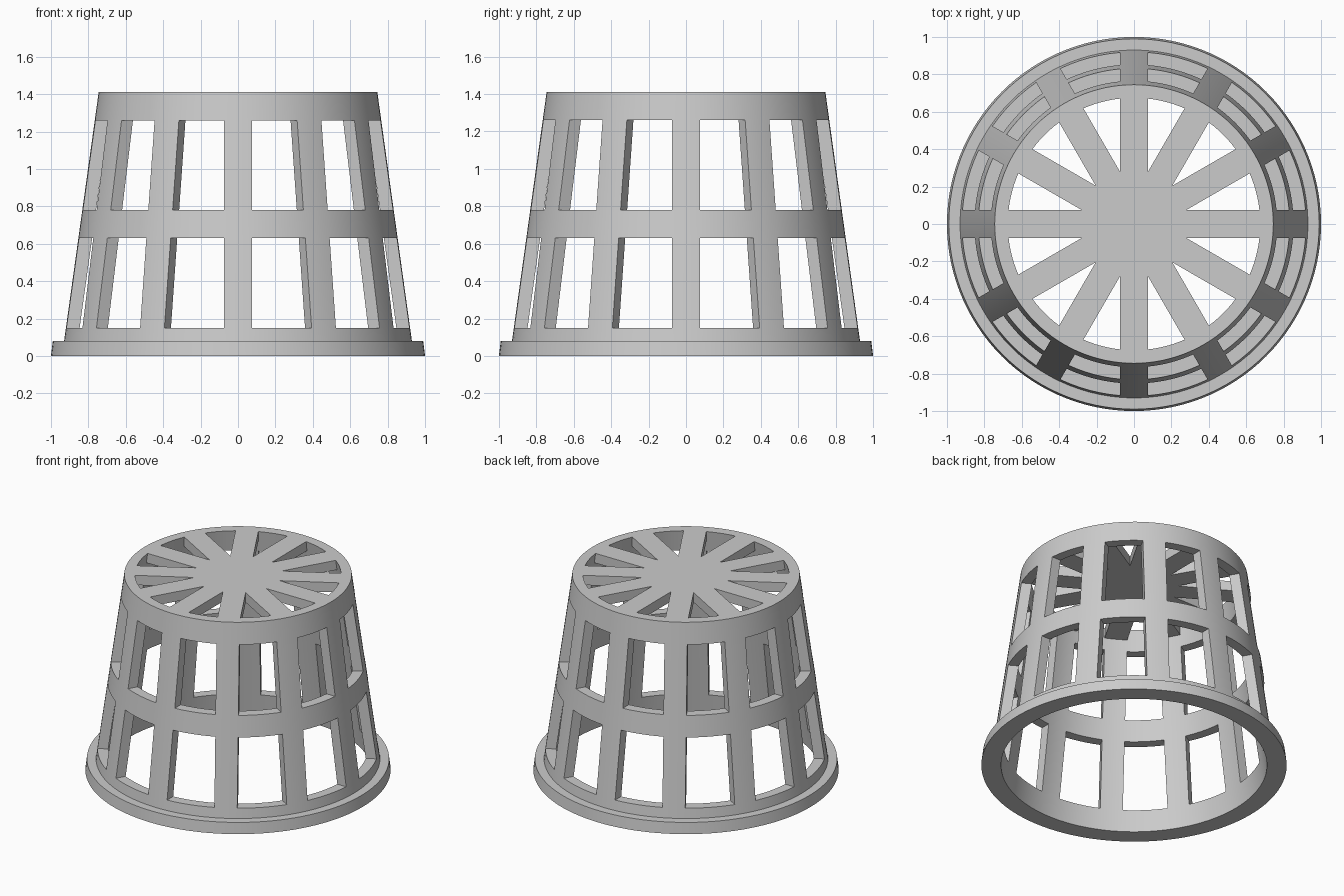
import bpy
import bmesh
from math import sin, cos, asin, pi, tau

if "Cube" in bpy.data.objects:
    bpy.data.objects.remove(bpy.data.objects["Cube"])

RIBS = 12
HALF = 0.075          # half the width of a rib or spoke
WALL = 0.07
TOP = 1.412
SECTOR = tau / RIBS
RIB_STEPS, GAP_STEPS = 4, 6
STEPS = RIB_STEPS + GAP_STEPS


def outer_radius(z):
    return 0.941 - 0.139 * z


def finish(name, bm):
    bmesh.ops.recalc_face_normals(bm, faces=bm.faces)
    mesh = bpy.data.meshes.new(name)
    bm.to_mesh(mesh)
    bm.free()
    obj = bpy.data.objects.new(name, mesh)
    bpy.context.collection.objects.link(obj)
    bpy.ops.object.select_all(action='DESELECT')
    obj.select_set(True)
    bpy.context.view_layer.objects.active = obj
    bpy.ops.object.shade_smooth_by_angle(angle=pi / 6)
    return obj


def skin_row(bm, r, z):
    """Circle of vertices whose rib columns keep a constant width."""
    half_angle = asin(HALF / r)
    row = []
    for s in range(RIBS):
        for k in range(STEPS):
            if k < RIB_STEPS:
                a = -half_angle + 2 * half_angle * k / RIB_STEPS
            else:
                t = (k - RIB_STEPS) / GAP_STEPS
                a = half_angle + (SECTOR - 2 * half_angle) * t
            a += s * SECTOR
            row.append(bm.verts.new((r * cos(a), r * sin(a), z)))
    return row


# Tapered basket wall: three hoops joined by ribs, with open windows
levels = [0, 0.15, 0.63, 0.78, 1.26, TOP]
bm = bmesh.new()
outer = [skin_row(bm, outer_radius(z), z) for z in levels]
inner = [skin_row(bm, outer_radius(z) - WALL, z) for z in levels]
count = RIBS * STEPS


def solid(i, j):
    if not 0 <= i < len(levels) - 1:
        return False
    return i % 2 == 0 or j % STEPS < RIB_STEPS


for i in range(len(levels) - 1):
    for j in range(count):
        if not solid(i, j):
            continue
        n = (j + 1) % count
        corners = [(i, j), (i, n), (i + 1, n), (i + 1, j)]
        for skin in (outer, inner):
            bm.faces.new([skin[a][b] for a, b in corners])
        neighbours = [(i - 1, j), (i, n), (i + 1, j), (i, (j - 1) % count)]
        for e, cell in enumerate(neighbours):
            if not solid(*cell):
                (a, b), (c, d) = corners[e], corners[(e + 1) % 4]
                bm.faces.new((outer[a][b], outer[c][d], inner[c][d], inner[a][b]))
finish("basket_wall", bm)

# Base flange
bm = bmesh.new()
profile = [(0.925, 0), (1.0, 0), (0.99, 0.08), (0.925, 0.08)]
segments = 120
rings = [[bm.verts.new((r * cos(tau * s / segments), r * sin(tau * s / segments), z))
          for s in range(segments)] for r, z in profile]
for p in range(len(profile)):
    a, b = rings[p], rings[(p + 1) % len(profile)]
    for s in range(segments):
        n = (s + 1) % segments
        bm.faces.new((a[s], a[n], b[n], b[s]))
finish("base_flange", bm)

# Spoked top plate
bm = bmesh.new()
reach = outer_radius(TOP) - WALL + 0.01
notch = HALF / sin(SECTOR / 2)
outline = []
for s in range(RIBS):
    a = s * SECTOR
    c, d = cos(a), sin(a)
    for side in (-HALF, HALF):
        outline.append((reach * c - side * d, reach * d + side * c))
    a += SECTOR / 2
    outline.append((notch * cos(a), notch * sin(a)))
plate = bm.faces.new([bm.verts.new((x, y, TOP)) for x, y in outline])
extruded = bmesh.ops.extrude_face_region(bm, geom=[plate], use_keep_orig=True)
bmesh.ops.translate(bm, vec=(0, 0, -WALL),
                    verts=[v for v in extruded["geom"] if isinstance(v, bmesh.types.BMVert)])
finish("top_spokes", bm)
